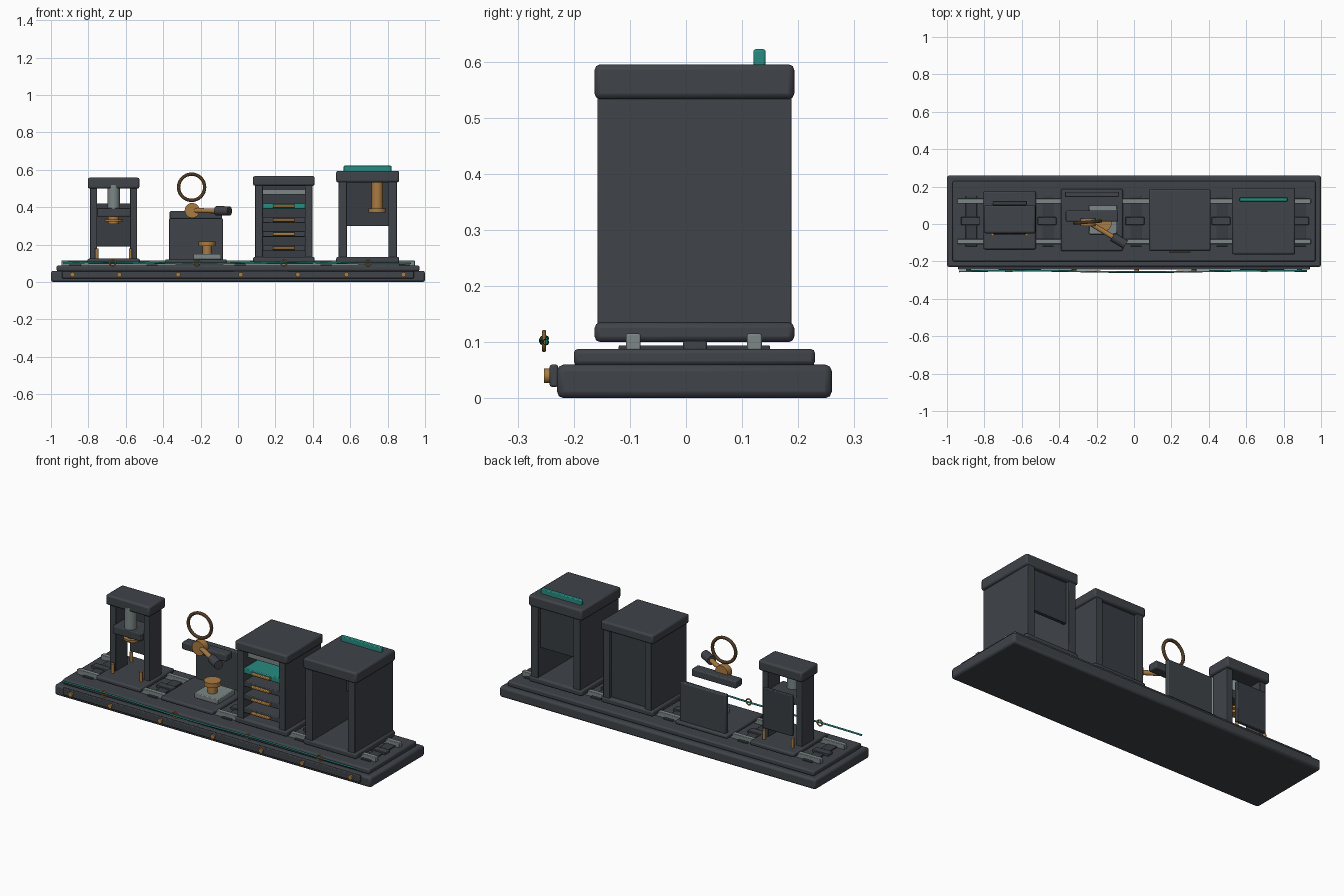
import bpy, math
from mathutils import Vector

cube = bpy.data.objects.get("Cube")
if cube:
    bpy.data.objects.remove(cube, do_unlink=True)


def material(name, colour):
    m = bpy.data.materials.new(name)
    m.use_nodes = True
    m.diffuse_color = (*colour, 1)
    m.node_tree.nodes["Principled BSDF"].inputs["Base Color"].default_value = (*colour, 1)
    return m


DARK = material("charcoal", (0.05, 0.056, 0.066))
PANEL = material("dark_panel", (0.04, 0.046, 0.054))
STEEL = material("steel_grey", (0.2, 0.24, 0.24))
BRASS = material("brass", (0.4, 0.2, 0.055))
BRONZE = material("bronze", (0.22, 0.12, 0.05))
TEAL = material("teal", (0.02, 0.26, 0.22))


def finish(name, mat):
    ob = bpy.context.object
    ob.name = name
    ob.data.materials.append(mat)
    bpy.ops.object.shade_smooth_by_angle()
    return ob


def box(name, x, y, z, mat=DARK, bevel=0.006):
    """Bevelled box from its (low, high) range on each axis."""
    spans = (x, y, z)
    bpy.ops.mesh.primitive_cube_add(size=1, location=[(a + b) / 2 for a, b in spans])
    ob = bpy.context.object
    ob.scale = [b - a for a, b in spans]
    bpy.ops.object.transform_apply(location=False, rotation=False, scale=True)
    if bevel:
        mod = ob.modifiers.new("soft_edges", 'BEVEL')
        mod.width = bevel
        mod.segments = 2
    return finish(name, mat)


def rod(name, start, end, radius, mat=BRASS, sides=24):
    """Cylinder between two points."""
    a, b = Vector(start), Vector(end)
    bpy.ops.mesh.primitive_cylinder_add(vertices=sides, radius=radius, depth=(b - a).length, location=(a + b) / 2)
    bpy.context.object.rotation_euler = (b - a).to_track_quat('Z', 'Y').to_euler()
    return finish(name, mat)


def ring(name, centre, radius, tube, mat, tilt=0):
    bpy.ops.mesh.primitive_torus_add(major_radius=radius, minor_radius=tube, major_segments=32, minor_segments=10,
                                     location=centre, rotation=(math.pi / 2, 0, tilt))
    return finish(name, mat)


def cabinet(name, x, y, base, top, wall, panel_low):
    """Open-fronted housing with a floor, cap, side walls and recessed back."""
    (x0, x1), (y0, y1) = x, y
    low, high = base, top
    box(name + "_base", x, y, low, bevel=0.01)
    box(name + "_cap", x, y, high, bevel=0.01)
    inset = 0.012
    for side, a, b in (("right", x0 + inset, x0 + wall), ("left", x1 - wall, x1 - inset)):
        box(f"{name}_{side}_wall", (a, b), (y0 + 0.005, y1 - 0.005), (low[1] - 0.01, high[0] + 0.01), bevel=0.003)
    box(name + "_back", (x0 + wall - 0.01, x1 - wall + 0.01), (y1 - 0.045, y1 - 0.025),
        (panel_low, high[0] + 0.01), PANEL, 0.002)


# Stepped plinth with front trim strip and studs
box("plinth", (-1, 1), (-0.23, 0.26), (0, 0.06), bevel=0.012)
box("deck", (-0.97, 0.97), (-0.2, 0.23), (0.058, 0.088), bevel=0.008)
box("front_trim", (-0.94, 0.94), (-0.243, -0.228), (0.02, 0.06), bevel=0.004)
for i, x in enumerate((-0.885, -0.635, -0.32, 0.015, 0.32, 0.58, 0.885)):
    rod(f"trim_stud_{i}", (x, -0.24, 0.04), (x, -0.253, 0.04), 0.013, sides=16)

# Rails, cross ties and centre guide blocks
for side, y in (("front", -0.094), ("back", 0.122)):
    box(side + "_rail", (-0.945, 0.945), (y - 0.013, y + 0.013), (0.086, 0.115), STEEL, 0.003)
for i, x in enumerate((-0.87, -0.46, 0.01, 0.47, 0.89)):
    box(f"cross_tie_{i}", (x - 0.03, x + 0.03), (-0.12, 0.15), (0.086, 0.094), PANEL, 0.002)
    box(f"guide_block_{i}", (x - 0.055, x + 0.045), (-0.005, 0.037), (0.086, 0.102), DARK, 0.003)

# Press station
press_x = -0.665
box("press_foot", (-0.805, -0.525), (-0.135, 0.175), (0.1, 0.125), bevel=0.008)
box("press_cap", (-0.803, -0.527), (-0.05, 0.1), (0.5, 0.558), bevel=0.01)
for side in (-1, 1):
    x = press_x + side * 0.107
    box(f"press_post_{side}", (x - 0.019, x + 0.019), (-0.03, 0.08), (0.12, 0.51), bevel=0.003)
    for y in (-0.055, 0.115):
        pin_x = press_x + side * 0.09
        rod("press_pin", (pin_x, y, 0.12), (pin_x, y, 0.18), 0.009, sides=12)
box("press_back", (-0.757, -0.573), (0.1, 0.122), (0.19, 0.42), PANEL, 0.004)
box("press_platen", (-0.755, -0.575), (-0.055, 0.075), (0.35, 0.395), DARK, 0.005)
rod("press_ram", (press_x, -0.02, 0.39), (press_x, -0.02, 0.52), 0.033, STEEL)
rod("press_die", (press_x, 0, 0.325), (press_x, 0, 0.335), 0.05)
rod("press_die_stem", (press_x, 0, 0.31), (press_x, 0, 0.352), 0.03)

# Lever station
box("lever_base", (-0.39, -0.06), (-0.145, 0.187), (0.1, 0.122), bevel=0.008)
box("lever_back", (-0.37, -0.08), (0.145, 0.172), (0.115, 0.34), bevel=0.005)
box("lever_bar", (-0.365, -0.085), (0.013, 0.072), (0.338, 0.38), bevel=0.006)
box("sample_plate", (-0.24, -0.09), (-0.055, 0.1), (0.12, 0.15), STEEL, 0.004)
rod("sample_stem", (-0.165, 0.005, 0.148), (-0.165, 0.005, 0.195), 0.025)
rod("sample_disc", (-0.165, 0.005, 0.193), (-0.165, 0.005, 0.218), 0.045)
rod("lever_hub", (-0.245, 0.03, 0.383), (-0.245, -0.01, 0.383), 0.04)
rod("lever_arm", (-0.245, 0.01, 0.383), (-0.1, -0.077, 0.38), 0.013, sides=16)
rod("lever_grip", (-0.115, -0.068, 0.381), (-0.045, -0.11, 0.38), 0.025, DARK)
ring("lever_ring", (-0.248, 0.01, 0.507), 0.07, 0.009, BRONZE, 0.08)

# Drawer cabinet
cabinet("drawer_cabinet", (0.08, 0.41), (-0.145, 0.187), (0.1, 0.135), (0.515, 0.567), 0.053, 0.125)
box("steel_shelf", (0.128, 0.362), (-0.1, 0.14), (0.467, 0.497), STEEL, 0.003)
for i, z in enumerate((0.18, 0.257, 0.33, 0.405)):
    top = i == 3
    box(f"drawer_{i}", (0.13, 0.36), (-0.135, 0.14), (z - 0.015, z + 0.015), TEAL if top else DARK, 0.004)
    rod(f"drawer_handle_{i}", (0.187, -0.143, z), (0.303, -0.143, z), 0.009, sides=12)

# Dispensing cabinet with nozzle and roof strip
cabinet("nozzle_cabinet", (0.525, 0.862), (-0.163, 0.193), (0.1, 0.135), (0.533, 0.595), 0.058, 0.3)
rod("nozzle_body", (0.745, 0.02, 0.39), (0.745, 0.02, 0.54), 0.031)
rod("nozzle_flange", (0.745, 0.02, 0.372), (0.745, 0.02, 0.394), 0.047)
box("roof_strip", (0.565, 0.82), (0.12, 0.142), (0.59, 0.622), TEAL, 0.004)

# Front cable, gently waving through brass eyelets
curve = bpy.data.curves.new("front_cable", 'CURVE')
curve.dimensions = '3D'
curve.bevel_depth = 0.005
curve.bevel_resolution = 2
line = curve.splines.new('POLY')
count = 40
line.points.add(count)
for i, p in enumerate(line.points):
    t = i / count
    p.co = (-0.935 + 1.86 * t, -0.253 + 0.004 * math.sin(t * 9), 0.103 + 0.004 * math.sin(t * 12), 1)
curve.materials.append(TEAL)
bpy.context.collection.objects.link(bpy.data.objects.new("front_cable", curve))
for i, x in enumerate((-0.67, -0.22, 0.245, 0.695)):
    ring(f"cable_eyelet_{i}", (x, -0.253, 0.102), 0.016, 0.004, BRASS)
